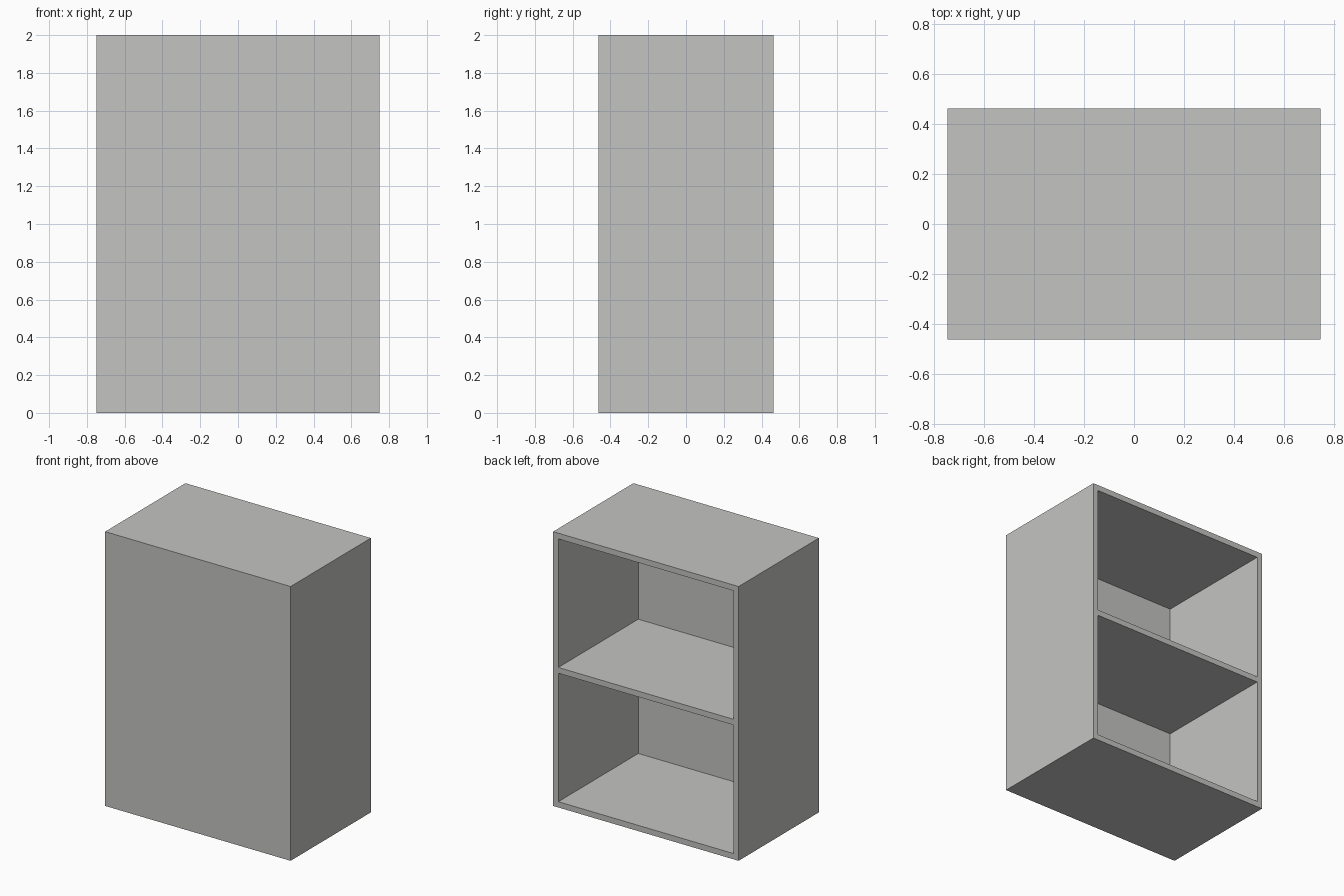
import bpy

if "Cube" in bpy.data.objects:
    bpy.data.objects.remove(bpy.data.objects["Cube"])

W, D, H = 1.496, 0.925, 2.0   # overall size
T = 0.042                     # board thickness
P = 0.004                     # thin closed panel on the front

grey = bpy.data.materials.new("light_grey")
grey.diffuse_color = (0.55, 0.55, 0.54, 1.0)
grey.use_nodes = True
grey.node_tree.nodes["Principled BSDF"].inputs["Base Color"].default_value = grey.diffuse_color


def board(name, size, centre):
    bpy.ops.mesh.primitive_cube_add(size=1, location=centre)
    ob = bpy.context.object
    ob.name = name
    ob.scale = size
    bpy.ops.object.transform_apply(location=False, rotation=False, scale=True)
    ob.data.materials.append(grey)
    return ob


depth = D - P                 # boards run from the panel to the open back
mid_y = P / 2

# Full-height sides
for side, name in ((-1, "left_side"), (1, "right_side")):
    board(name, (T, depth, H), (side * (W - T) / 2, mid_y, H / 2))

# Bottom, middle shelf and top fit between the sides
for name, z in (("bottom_board", T / 2), ("middle_shelf", H / 2), ("top_board", H - T / 2)):
    board(name, (W - 2 * T, depth, T), (0, mid_y, z))

# Thin panel closing the front
board("closing_panel", (W, P, H), (0, -D / 2 + P / 2, H / 2))
